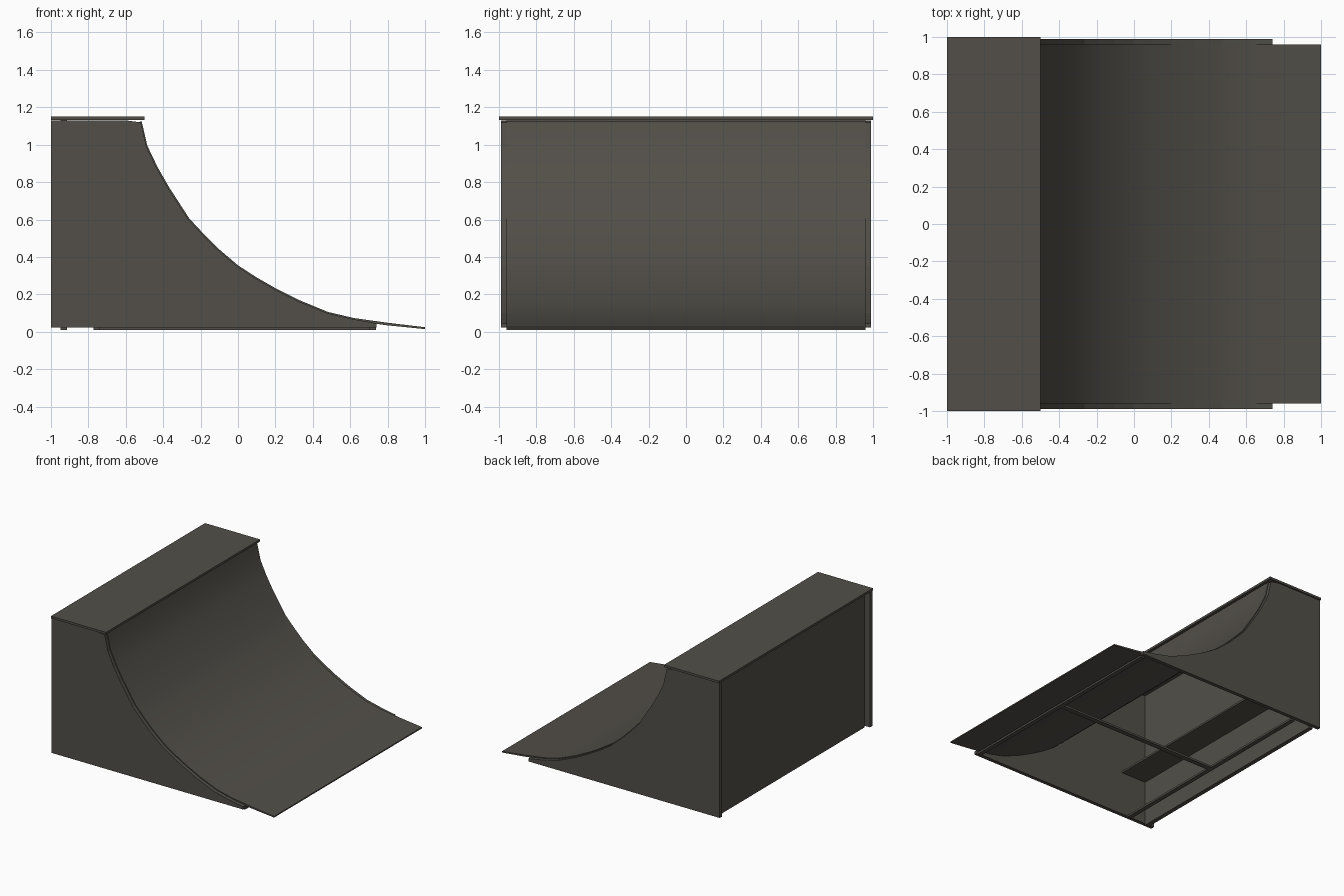
import bpy, bmesh
from mathutils import Vector

if "Cube" in bpy.data.objects:
    bpy.data.objects.remove(bpy.data.objects["Cube"])

mat = bpy.data.materials.new("dark_warm_grey")
mat.diffuse_color = (0.085, 0.078, 0.066, 1)
mat.use_nodes = True
mat.node_tree.nodes["Principled BSDF"].inputs["Base Color"].default_value = mat.diffuse_color


def finish(name, bm):
    bmesh.ops.recalc_face_normals(bm, faces=bm.faces)
    me = bpy.data.meshes.new(name)
    bm.to_mesh(me)
    bm.free()
    ob = bpy.data.objects.new(name, me)
    bpy.context.collection.objects.link(ob)
    me.materials.append(mat)
    return ob


def extrude_profile(name, pts, y0, y1):
    """Extrude an x/z outline along y."""
    bm = bmesh.new()
    face = bm.faces.new([bm.verts.new((x, y0, z)) for x, z in pts])
    ext = bmesh.ops.extrude_face_region(bm, geom=[face])
    verts = [g for g in ext["geom"] if isinstance(g, bmesh.types.BMVert)]
    bmesh.ops.translate(bm, verts=verts, vec=(0, y1 - y0, 0))
    bmesh.ops.triangulate(bm, faces=[f for f in bm.faces if len(f.verts) > 4])
    return finish(name, bm)


def box(name, x0, x1, y0, y1, z0, z1):
    return extrude_profile(name, [(x0, z0), (x1, z0), (x1, z1), (x0, z1)], y0, y1)


# riding curve, top to bottom
curve = [(-.515, 1.125), (-.485, .995), (-.43, .88), (-.37, .775), (-.26, .605),
         (-.19, .53), (-.1, .44), (0, .355), (.1, .29), (.2, .233), (.33, .168),
         (.48, .106), (.62, .073), (.8, .048), (1, .024)]

# curved riding sheet, thickened below the curve
T = .014
under = []
for i, p in enumerate(curve):
    a = Vector(curve[max(i - 1, 0)])
    b = Vector(curve[min(i + 1, len(curve) - 1)])
    d = (b - a).normalized()
    under.append((p[0] + d.y * T, p[1] - d.x * T))
under[-1] = (1, .014)
sheet = extrude_profile("ramp_sheet", curve + under[::-1], -.96, .96)
bpy.context.view_layer.objects.active = sheet
sheet.select_set(True)
bpy.ops.object.shade_smooth_by_angle(angle=0.5)

# side panels follow the curve and stop short of the toe
rim = [(x - .004, z - .006) for x, z in curve if x < .7]
outline = [(-1, .022), (.74, .022), (.74, .045)] + rim[::-1] + [(-.6, 1.13), (-1, 1.13)]
extrude_profile("side_panel_front", outline, -.99, -.96)
extrude_profile("side_panel_back", outline, .96, .99)

# standing deck on top
box("deck", -1, -.5, -1, 1, 1.132, 1.15)

# recessed rear panel and inner shelf
box("rear_panel", -.95, -.915, -.96, .96, .008, 1.132)
box("inner_shelf", -.915, -.69, -.96, .96, .38, .395)

# floor frame: two cross beams and a centre runner
for name, x in (("toe_beam", .72), ("heel_beam", -.755)):
    box(name, x - .018, x + .018, -.96, .96, .01, .026)
box("centre_runner", -.737, .702, -.02, .02, .01, .026)
